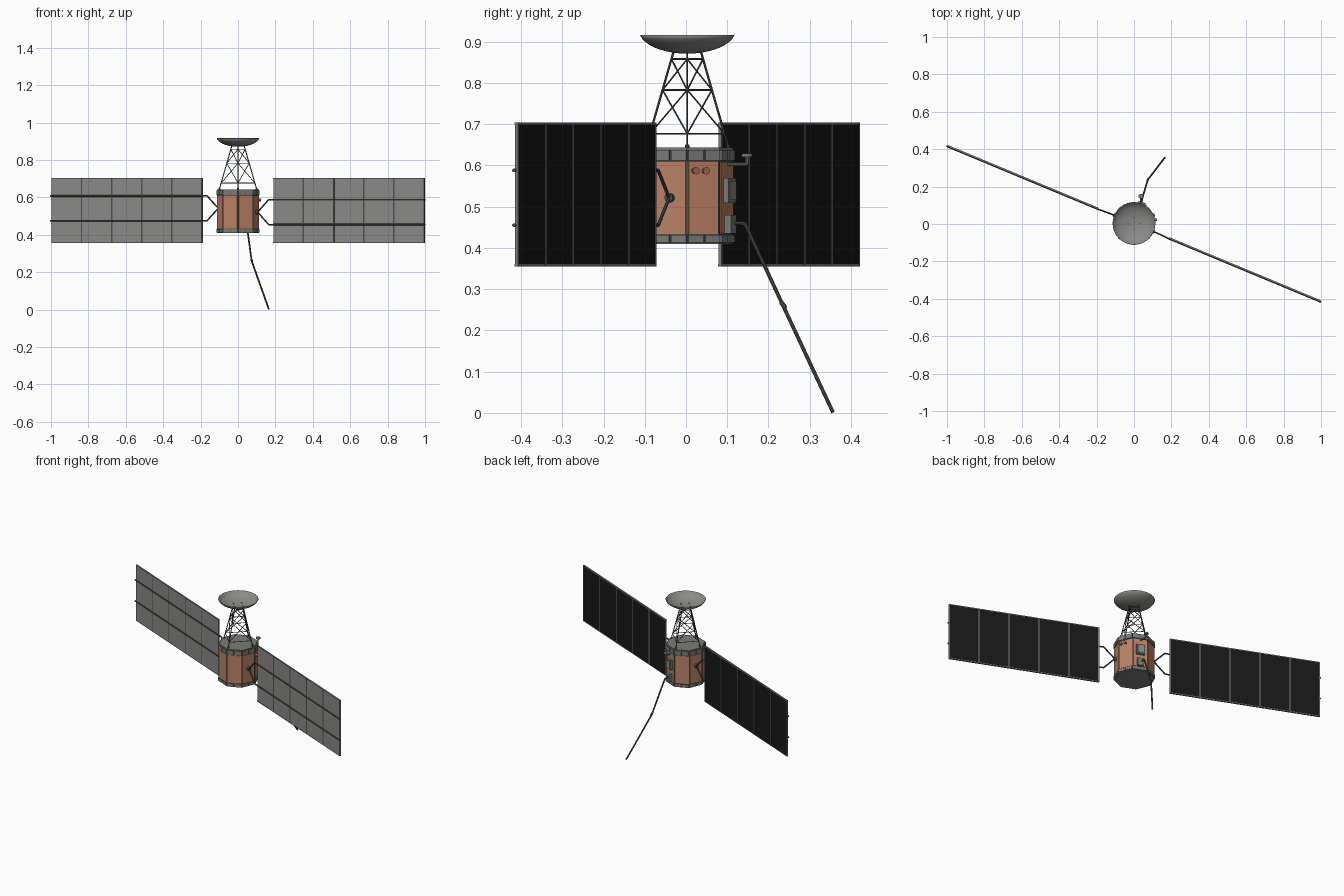
import bpy, bmesh, math
from mathutils import Matrix, Vector

if "Cube" in bpy.data.objects:
    bpy.data.objects.remove(bpy.data.objects["Cube"])


def material(name, rgb):
    m = bpy.data.materials.new(name)
    m.diffuse_color = (*rgb, 1)
    m.use_nodes = True
    m.node_tree.nodes["Principled BSDF"].inputs["Base Color"].default_value = m.diffuse_color
    return m


COPPER = material("copper foil", (0.50, 0.225, 0.135))
RUST = material("rust copper", (0.38, 0.13, 0.08))
GREY = material("light grey", (0.255, 0.255, 0.245))
STEEL = material("steel grey", (0.20, 0.20, 0.195))
DARK = material("dark grey", (0.08, 0.08, 0.077))
BLACK = material("cell black", (0.009, 0.009, 0.009))

WING = Matrix.Rotation(math.radians(-22.6), 4, 'Z')
SHIFT = Matrix.Translation((0, 0.003, -0.002))   # body sits slightly behind centre
I4 = Matrix.Identity(4)
R = 0.115                               # octagon corner radius
APO = R * math.cos(math.pi / 8)


def face_frame(k):
    """Frame of octagon side k: x points outward, y runs sideways."""
    return Matrix.Rotation(math.pi / 8 + k * math.pi / 4, 4, 'Z')


def box(bm, loc, size, frame=I4):
    m = frame @ Matrix.Translation(loc) @ Matrix.Diagonal((*size, 1))
    bmesh.ops.create_cube(bm, size=1, matrix=m)


def rod(bm, a, b, r, n=8, r2=None):
    a, b = Vector(a), Vector(b)
    d = b - a
    m = Matrix.Translation((a + b) / 2) @ d.to_track_quat('Z', 'Y').to_matrix().to_4x4()
    bmesh.ops.create_cone(bm, cap_ends=True, segments=n, radius1=r,
                          radius2=r if r2 is None else r2, depth=d.length, matrix=m)


def path(bm, pts, r, n=8):
    for a, b in zip(pts, pts[1:]):
        rod(bm, a, b, r, n)
    for p in pts[1:-1]:
        bmesh.ops.create_icosphere(bm, subdivisions=1, radius=r * 1.05,
                                   matrix=Matrix.Translation(p))


def prism(bm, z0, z1, r):
    vs = [[bm.verts.new((r * math.cos(i * math.pi / 4), r * math.sin(i * math.pi / 4), z))
           for i in range(8)] for z in (z0, z1)]
    for i in range(8):
        j = (i + 1) % 8
        bm.faces.new((vs[0][i], vs[0][j], vs[1][j], vs[1][i]))
    bm.faces.new(vs[0][::-1])
    bm.faces.new(vs[1])


def finish(name, bm, mat, smooth=False):
    bm.transform(SHIFT)
    me = bpy.data.meshes.new(name)
    bm.to_mesh(me)
    bm.free()
    me.materials.append(mat)
    ob = bpy.data.objects.new(name, me)
    bpy.context.collection.objects.link(ob)
    if smooth:
        for p in me.polygons:
            p.use_smooth = True
    return ob


# Octagonal body with thin raised foil panels
bm = bmesh.new()
prism(bm, 0.43, 0.62, 0.110)
for k in range(8):
    box(bm, (APO - 0.005, 0, 0.523), (0.008, 0.078, 0.174), face_frame(k))
finish("body", bm, COPPER)

# Dark collar cores and narrow corner seams
bm = bmesh.new()
prism(bm, 0.414, 0.436, 0.111)
prism(bm, 0.610, 0.640, 0.111)
for i in range(8):
    box(bm, (0.109, 0, 0.523), (0.003, 0.003, 0.18), Matrix.Rotation(i * math.pi / 4, 4, 'Z'))
finish("collars", bm, DARK)

# Grey clamp blocks around both collars
bm = bmesh.new()
for k in range(8):
    for y in (-0.022, 0.022):
        box(bm, (APO - 0.004, y, 0.627), (0.012, 0.039, 0.026), face_frame(k))
        box(bm, (APO - 0.004, y, 0.424), (0.012, 0.039, 0.018), face_frame(k))
finish("collar_blocks", bm, STEEL)

# Top and bottom decks
bm = bmesh.new()
prism(bm, 0.635, 0.645, 0.111)
prism(bm, 0.411, 0.416, 0.111)
finish("decks", bm, STEEL)

# Lattice tower with four leaning legs and cross bracing
bm = bmesh.new()


def leg(i, z):
    r = 0.1 + (z - 0.645) / 0.23 * (0.034 - 0.1)
    a = i * math.pi / 2
    return (r * math.cos(a), r * math.sin(a), z)


levels = (0.679, 0.785, 0.860)
for i in range(4):
    rod(bm, leg(i, 0.642), leg(i, 0.882), 0.0027, 6)
    rod(bm, leg(i, 0.642), leg(i, 0.652), 0.005, 8)
    for z in levels:
        rod(bm, leg(i, z), leg(i + 1, z), 0.002, 6)
    for z0, z1 in zip(levels, levels[1:]):
        rod(bm, leg(i, z0), leg(i + 1, z1), 0.002, 6)
        rod(bm, leg(i + 1, z0), leg(i, z1), 0.002, 6)
finish("tower", bm, DARK)

# Dish: half-ellipse bowl, steep at the rim
bm = bmesh.new()
N, rings = 40, []
for k in range(1, 10):
    a = math.radians(78) * k / 9
    r = 0.1135 * math.sin(a) / math.sin(math.radians(78))
    z = 0.874 + 0.044 * (1 - math.cos(a)) / (1 - math.cos(math.radians(78)))
    rings.append([bm.verts.new((r * math.cos(t * math.tau / N),
                                r * math.sin(t * math.tau / N), z)) for t in range(N)])
bm.faces.new(rings[0])
for lo, hi in zip(rings, rings[1:]):
    for t in range(N):
        u = (t + 1) % N
        bm.faces.new((lo[t], hi[t], hi[u], lo[u]))
bmesh.ops.recalc_face_normals(bm, faces=bm.faces)
dish = finish("dish", bm, GREY, True)
mod = dish.modifiers.new("thickness", 'SOLIDIFY')
mod.thickness = 0.002
mod.offset = 0

# Solar wings: frame, grey front plates, black cells behind, rails and struts
S0, S1, Z0, Z1 = 0.206, 1.079, 0.358, 0.706
ZC, STEP = (Z0 + Z1) / 2, (S1 - S0) / 5
for side, label, rail_z in ((-1, "left", (0.478, 0.610)), (1, "right", (0.457, 0.590))):
    frame, plates, cells, rails, struts = (bmesh.new() for _ in range(5))
    for i in range(6):
        s = min(max(S0 + i * STEP, S0 + 0.0025), S1 - 0.0025)
        box(frame, (side * s, 0.001, ZC), (0.006, 0.008, Z1 - Z0))
        if 0 < i < 5:                    # dark gaps between the front plates
            box(rails, (side * s, -0.0035, ZC), (0.008, 0.003, Z1 - Z0 - 0.004))
    for z in (Z0 + 0.002, Z1 - 0.002):
        box(frame, (side * (S0 + S1) / 2, 0, z), (S1 - S0, 0.009, 0.005))
    for i in range(5):
        s = side * (S0 + (i + 0.5) * STEP)
        size = (STEP - 0.005, 0.004, Z1 - Z0 - 0.006)
        box(plates, (s, -0.002, ZC), size)
        box(cells, (s, 0.002, ZC), size)
    hub_z = sum(rail_z) / 2
    rod(struts, (side * (APO - 0.004), 0, hub_z), (side * (APO + 0.012), 0, hub_z), 0.011, 12)
    for z in rail_z:
        path(struts, [(side * (APO + 0.008), 0, hub_z), (side * 0.178, -0.002, z),
                      (side * 0.205, -0.004, z)], 0.0042)
        rod(rails, (side * 0.204, -0.004, z), (side * 1.085, -0.004, z), 0.0045)
    for part, b, mat in (("frame", frame, STEEL), ("front_plates", plates, GREY),
                         ("solar_cells", cells, BLACK), ("rails", rails, DARK),
                         ("struts", struts, DARK)):
        b.transform(WING)
        finish(label + "_wing_" + part, b, mat)

# Equipment boxes on the rear side of the body
bm = bmesh.new()
F = face_frame(1)
box(bm, (APO + 0.004, 0, 0.541), (0.016, 0.05, 0.06), F)
box(bm, (APO + 0.006, 0, 0.459), (0.02, 0.036, 0.045), F)
finish("equipment_boxes", bm, STEEL)
bm = bmesh.new()
box(bm, (APO + 0.013, 0, 0.541), (0.004, 0.036, 0.046), F)
finish("equipment_cover", bm, GREY)

# Periscope sensor
bm = bmesh.new()
path(bm, [(0.036, 0.095, 0.605), (0.036, 0.144, 0.605), (0.036, 0.144, 0.624)], 0.004)
rod(bm, (0.036, 0.145, 0.622), (0.036, 0.145, 0.631), 0.013, 16)
finish("sensor", bm, STEEL)

# Folding boom reaching down and back
bm = bmesh.new()
path(bm, [(0.038, 0.105, 0.463), (0.046, 0.140, 0.461),
          (0.073, 0.232, 0.263), (0.165, 0.353, 0.004)], 0.0046)
rod(bm, (0.072, 0.228, 0.270), (0.076, 0.238, 0.256), 0.006)
finish("boom", bm, DARK)

# Pair of copper nozzles on the right side
bm = bmesh.new()
F = face_frame(0)
for y in (-0.026, 0.001):
    rod(bm, F @ Vector((APO - 0.004, y, 0.589)), F @ Vector((APO + 0.014, y, 0.589)), 0.006, 12, 0.009)
finish("nozzles", bm, RUST)
